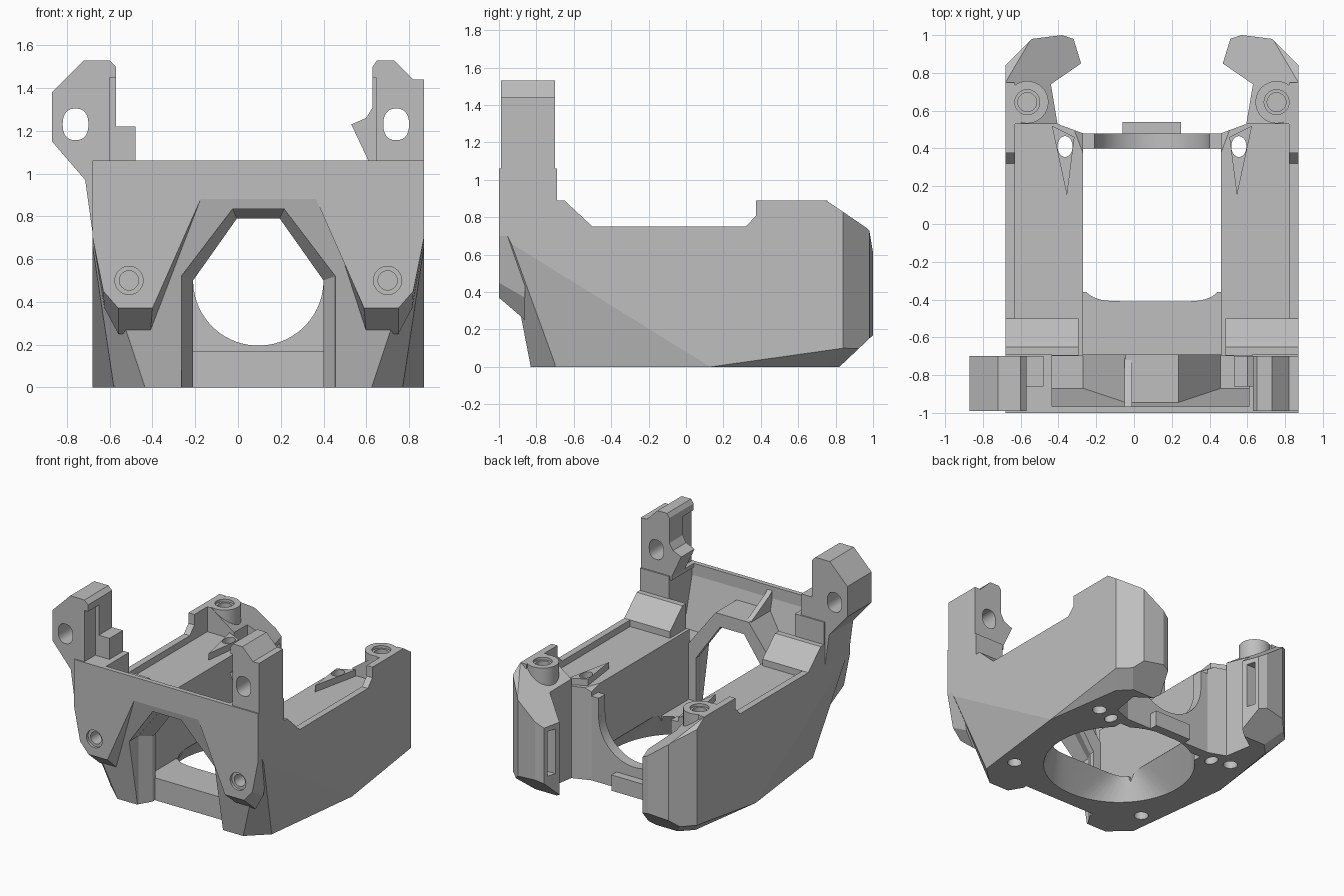
import bpy, bmesh, math
from mathutils import Vector, Matrix

cube = bpy.data.objects.get("Cube")
if cube:
    bpy.data.objects.remove(cube, do_unlink=True)

grey = bpy.data.materials.new("plain_grey")
grey.use_nodes = True
tone = (0.52, 0.52, 0.52, 1)
grey.diffuse_color = tone
grey.node_tree.nodes["Principled BSDF"].inputs["Base Color"].default_value = tone
MID = 0.095  # the symmetry plane of the body lies off centre
parts = []


def place(p, axis, d):
    """Put a flat point at depth d along an axis."""
    a, b = p
    return {"x": (d, a, b), "y": (a, d, b), "z": (a, b, d)}[axis]


def loft(name, axis, d0, pts0, d1, pts1):
    bm = bmesh.new()
    r0 = [bm.verts.new(place(p, axis, d0)) for p in pts0]
    r1 = [bm.verts.new(place(p, axis, d1)) for p in pts1]
    n = len(r0)
    bm.faces.new(r0)
    bm.faces.new(r1)
    for i in range(n):
        j = (i + 1) % n
        bm.faces.new((r0[i], r0[j], r1[j], r1[i]))
    bmesh.ops.recalc_face_normals(bm, faces=bm.faces)
    me = bpy.data.meshes.new(name)
    bm.to_mesh(me)
    bm.free()
    me.materials.append(grey)
    ob = bpy.data.objects.new(name, me)
    bpy.context.collection.objects.link(ob)
    parts.append(ob)
    return ob


def prism(name, axis, d0, d1, pts):
    return loft(name, axis, d0, pts, d1, pts)


def box(name, x, y, z):
    return prism(name, "z", z[0], z[1],
                 [(x[0], y[0]), (x[1], y[0]), (x[1], y[1]), (x[0], y[1])])


def ring(cx, cy, rx, ry=None, n=48, power=2):
    ry = ry or rx
    out = []
    for i in range(n):
        t = 2 * math.pi * (i + 0.5) / n
        c, s = math.cos(t), math.sin(t)
        out.append((cx + rx * math.copysign(abs(c) ** (2 / power), c),
                    cy + ry * math.copysign(abs(s) ** (2 / power), s)))
    return out


def combine(ob, others, op="DIFFERENCE"):
    """Cut or join other objects, then remove them."""
    for o in others:
        m = ob.modifiers.new("bool", "BOOLEAN")
        m.operation, m.object, m.solver = op, o, "EXACT"
        o.hide_render = True
    bpy.context.view_layer.update()
    dg = bpy.context.evaluated_depsgraph_get()
    me = bpy.data.meshes.new_from_object(ob.evaluated_get(dg))
    ob.modifiers.clear()
    ob.data = me
    for o in others:
        parts.remove(o)
        bpy.data.objects.remove(o, do_unlink=True)
    return ob


def slice_off(ob, a, b, c, away):
    """Remove the side of plane abc that contains the point away."""
    a, b, c = Vector(a), Vector(b), Vector(c)
    no = (b - a).cross(c - a).normalized()
    if no.dot(Vector(away) - a) < 0:
        no = -no
    bm = bmesh.new()
    bm.from_mesh(ob.data)
    res = bmesh.ops.bisect_plane(bm, geom=bm.verts[:] + bm.edges[:] + bm.faces[:],
                                 plane_co=a, plane_no=no, clear_outer=True)
    rim = [g for g in res["geom_cut"] if isinstance(g, bmesh.types.BMEdge)]
    bmesh.ops.holes_fill(bm, edges=rim, sides=0)
    bmesh.ops.recalc_face_normals(bm, faces=bm.faces)
    bm.to_mesh(ob.data)
    bm.free()


def taper(ob, s):
    """Draw the lower side wall inwards towards the front."""
    slice_off(ob, (s * 0.775, 0.13, 0), (s * 0.675, -0.7, 0),
              (s * 0.775, -1, 0.7), (s * 0.9, -1, 0))


def mirrored(ob, name):
    me = ob.data.copy()
    me.transform(Matrix.Scale(-1, 4, (1, 0, 0)))
    me.flip_normals()
    o = bpy.data.objects.new(name, me)
    bpy.context.collection.objects.link(o)
    parts.append(o)


def both(pts):
    """Complete a right half outline with its mirror image."""
    return pts + [(-x, z) for x, z in reversed(pts)]


def bottom_hole():
    return loft("hole", "z", -0.001, ring(0, -0.05, 0.53, n=64),
                0.2, ring(0, 0, 0.366, 0.38, n=64, power=9))


# Side block with the hooked rear end
hook = [(0.5, 0.53), (0.535, 0.74), (0.375, 0.85), (0.415, 0.98),
        (0.475, 1.0), (0.635, 0.98), (0.775, 0.84)]
side = prism("left_side_block", "z", 0, 0.7,
             [(0.365, -0.7), (0.365, 0.48)] + hook + [(0.775, -0.7)])
upper = prism("rear_post", "z", 0.68, 0.89, hook + [(0.775, 0.53)])
slice_off(upper, (0, 0.75, 0.89), (1, 0.75, 0.89), (0, 0.97, 0.74), (0, 1, 1))
for ob in (side, upper):
    slice_off(ob, (0.775, 0.75, 0.89), (0.635, 0.98, 0.73), (0.4, 0.92, 0.58), (0.4, 0.9, 1))
slice_off(side, (0.775, 0.64, 0), (0.775, 0.84, 0.1), (0.6, 0.82, 0), (1, 1, -1))
slice_off(side, (0, 0.82, 0), (1, 0.82, 0), (0, 1, 0.17), (0, 1, -1))
slice_off(side, (0.775, 0.13, 0), (0.7, 0.64, 0), (0.775, 0.84, 0.1), (1, 0.6, -1))
taper(side, 1)
boss = prism("boss", "z", 0.3, 0.89, ring(0.66, 0.645, 0.112))
rail = prism("rail", "x", 0.725, 0.775,
             [(-0.695, 0.65), (0.75, 0.65), (0.75, 0.89), (0.375, 0.89),
              (0.375, 0.81), (0.32, 0.75), (-0.695, 0.75)])
gusset = prism("gusset", "x", 0.39, 0.775,
               [(-0.695, 0.65), (-0.5, 0.65), (-0.5, 0.75), (-0.65, 0.89), (-0.695, 0.89)])
rib = prism("rib", "z", 0.55, 0.75, [(0.45, 0.15), (0.53, 0.52), (0.41, 0.46)])
combine(side, [upper, boss, rail, gusset, rib], "UNION")
combine(side, [
    prism("screw_hole", "z", 0.45, 1, ring(0.66, 0.645, 0.05)),
    prism("counterbore", "z", 0.87, 1, ring(0.66, 0.645, 0.066)),
    prism("window", "z", -0.1, 1, ring(0.46, 0.41, 0.04, 0.055)),
    box("slot", (0.3, 0.5), (0.885, 0.95), (0.2, 0.54)),
    prism("foot_hole", "z", -0.1, 0.2, ring(0.58, -0.5, 0.05)),
    prism("foot_hole", "z", -0.1, 0.2, ring(0.6, 0.45, 0.05)),
    bottom_hole()])
mirrored(side, "right_side_block")

# Floor between the blocks, and rear plate with its round opening
floor = box("floor", (-0.37, 0.37), (-0.7, -0.36), (0, 0.17))
combine(floor, [bottom_hole()])
rear = prism("rear_plate", "y", 0.40, 0.48,
             [(-0.38, 0), (0.38, 0), (0.38, 0.64), (-0.38, 0.64)])
combine(rear, [prism("round", "y", 0.3, 0.6, ring(0, 0.5, 0.305, n=64)),
               box("gap", (-0.305, 0.305), (0.3, 0.6), (0.5, 1)), bottom_hole()])
box("rear_tab", (-0.155, 0.155), (0.47, 0.54), (0, 0.12))

# Front shell: leaning lower face, chamfered lower corners, hollow top
shell = prism("front_shell", "x", -0.775, 0.775,
              [(-1, 1.06), (-1, 0.88), (-0.83, 0), (-0.69, 0), (-0.69, 1.06)])
for s in (1, -1):
    taper(shell, s)
    slice_off(shell, (s * 0.67, -0.7, 0), (s * 0.53, -0.83, 0),
              (s * 0.655, -0.9, 0.37), (s * 0.9, -1, 0))


def pocket():
    return prism("pocket", "x", -0.53, 0.53,
                 [(-0.965, 1.2), (-0.965, 0.97), (-0.87, 0.6), (-0.6, 0.6), (-0.6, 1.2)])


combine(shell, [pocket()])
arch = prism("arch_band", "y", -0.99, -0.69,
             both([(0.41, 0.45), (0.41, 0.54), (0.14, 0.89)]))
slice_off(arch, (0, -0.99, 0.88), (1, -0.99, 0.88), (0, -0.82, 0), (0, -2, 0))
ridge = prism("ridge", "x", -0.145, -0.105,
              [(-0.98, 1.04), (-0.93, 1.0), (-0.7, 0.88), (-0.7, 0.75), (-0.98, 0.9)])
combine(shell, [arch, ridge], "UNION")

# Raised front panel with two legs, its lower ends cut under
front = both([(0.775, 1.06), (0.775, 0.7), (0.725, 0.45), (0.655, 0.37),
              (0.495, 0.37), (0.27, 0.88)])
back = both([(0.775, 1.06), (0.775, 0.7), (0.72, 0.37), (0.655, 0.25),
             (0.505, 0.25), (0.27, 0.88)])
panel = loft("panel", "y", -1, front, -0.86, back)
for s in (1, -1):
    taper(panel, s)
combine(panel, [pocket()])
combine(shell, [panel], "UNION")

# Arched opening with a bevelled mouth, and the front screw holes
mouth = [(0.305, -0.1), (0.305, 0.5), (0.1, 0.79)]
wide = [(0.36, -0.1), (0.36, 0.52), (0.12, 0.835)]
cuts = [prism("arch_cut", "y", -1.1, -0.6, both(mouth)),
        prism("arch_front", "y", -1.1, -0.82, both(wide)),
        loft("arch_flare", "y", -0.821, both(wide), -0.73, both(mouth))]
for s in (1, -1):
    cuts += [prism("front_screw", "y", -1.1, -0.75, ring(s * 0.605, 0.5, 0.045)),
             prism("front_recess", "y", -1.1, -0.98, ring(s * 0.605, 0.5, 0.066))]
combine(shell, cuts)

# Upright towers, each with an oval hole and a step only at the rear
right = [(-0.87, 1.15), (-0.87, 1.38), (-0.72, 1.53), (-0.6, 1.53), (-0.57, 1.5),
         (-0.57, 1.22), (-0.48, 1.22), (-0.48, 1.03), (-0.6, 0.75), (-0.68, 0.72),
         (-0.715, 0.97)]
left = [(0.87, 1.03), (0.87, 1.44), (0.82, 1.44), (0.73, 1.53), (0.65, 1.53),
        (0.63, 1.5), (0.63, 1.31), (0.6, 1.26), (0.53, 1.23), (0.61, 1.06), (0.61, 1.03)]
for name, pts, cx, step in (("right_tower", right, -0.76, (-0.6, -0.4)),
                            ("left_tower", left, 0.74, (0.45, 0.645))):
    tower = prism(name, "y", -0.99, -0.7, [(x - MID, z) for x, z in pts])
    combine(tower, [prism("oval", "y", -1.1, -0.5,
                          ring(cx - MID, 1.23, 0.06, 0.074, power=2.4)),
                    box("step", [x - MID for x in step], (-1.1, -0.86), (1.06, 1.45))])

# Move everything off the symmetry plane, and smooth the round walls only
for ob in parts:
    ob.data.transform(Matrix.Translation((MID, 0, 0)))
    ob.select_set(True)
    bpy.context.view_layer.objects.active = ob
bpy.ops.object.shade_smooth_by_angle(angle=math.radians(10))
